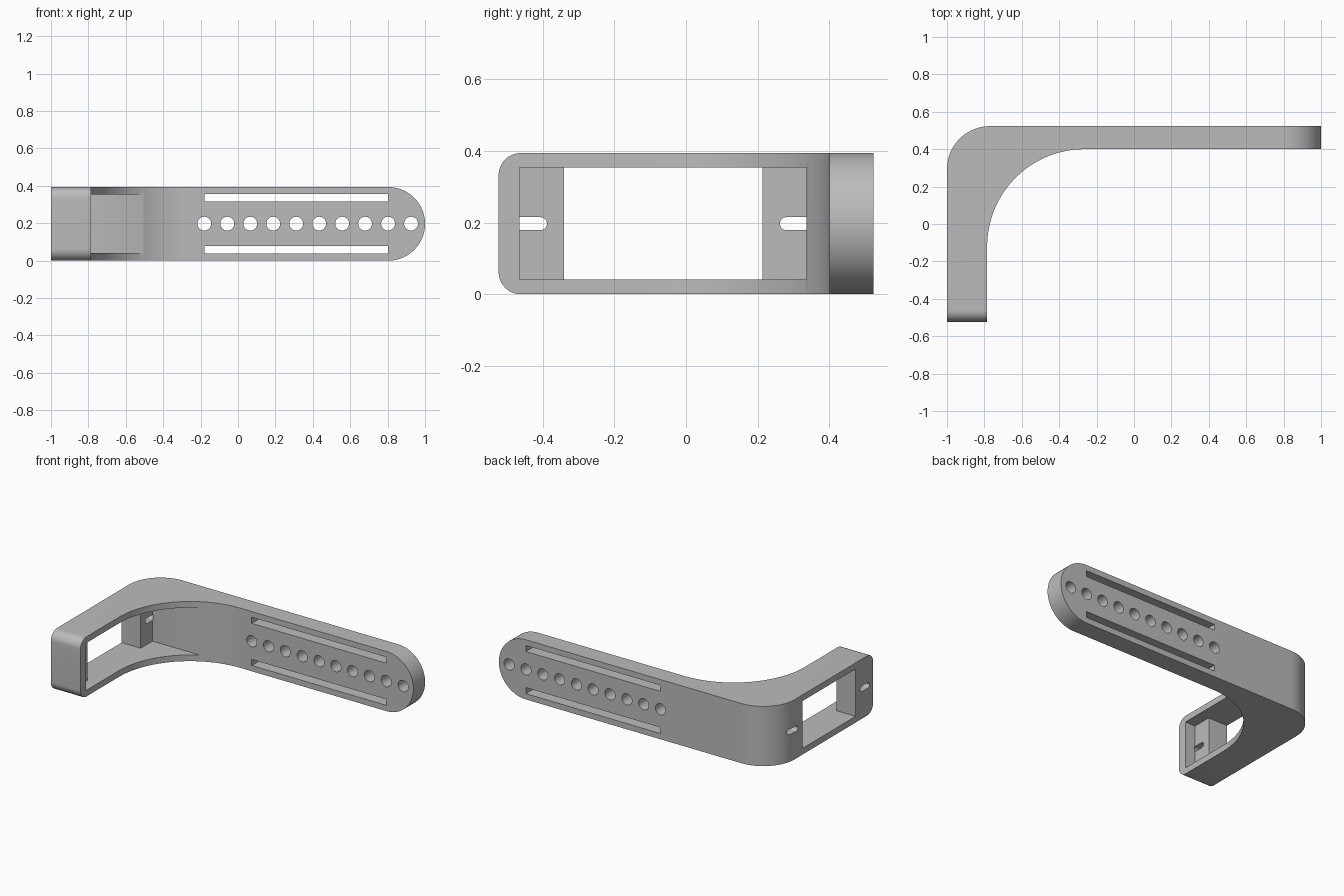
import bpy, bmesh, math
from mathutils import Vector

cube = bpy.data.objects.get("Cube")
if cube:
    bpy.data.objects.remove(cube, do_unlink=True)

HEIGHT = 0.394
MID = HEIGHT / 2
HALF_Y = 0.523       # half depth of the whole bracket
ARM_Y = 0.40         # front face of the arm
LEG_X = -0.785       # inner face of the leg
SEAT_X = -0.86       # depth of the pocket floor


def arc(cx, cy, r, start, end, steps=16):
    """Points along an arc, angles in degrees."""
    angles = [math.radians(start + (end - start) * i / steps) for i in range(steps + 1)]
    return [(cx + r * math.cos(a), cy + r * math.sin(a)) for a in angles]


def rect(u0, u1, v0, v1):
    return [(u0, v0), (u1, v0), (u1, v1), (u0, v1)]


def capsule(u0, u1, v, r):
    return arc(u1 - r, v, r, -90, 90) + arc(u0 + r, v, r, 90, 270)


def prisms(name, profiles, axis, lo, hi):
    """Extrude closed outlines along an axis into one object."""
    place = {"x": lambda u, v, w: (w, u, v),
             "y": lambda u, v, w: (u, w, v),
             "z": lambda u, v, w: (u, v, w)}[axis]
    shift = Vector(place(0, 0, hi - lo))
    bm = bmesh.new()
    for profile in profiles:
        face = bm.faces.new([bm.verts.new(place(u, v, lo)) for u, v in profile])
        made = bmesh.ops.extrude_face_region(bm, geom=[face], use_keep_orig=True)
        bmesh.ops.translate(bm, vec=shift,
                            verts=[g for g in made["geom"] if isinstance(g, bmesh.types.BMVert)])
    bmesh.ops.recalc_face_normals(bm, faces=bm.faces)
    mesh = bpy.data.meshes.new(name)
    bm.to_mesh(mesh)
    bm.free()
    obj = bpy.data.objects.new(name, mesh)
    bpy.context.collection.objects.link(obj)
    return obj


def combine(target, tool, operation):
    """Apply a boolean and remove the tool."""
    tool.hide_render = True
    mod = target.modifiers.new(tool.name, "BOOLEAN")
    mod.operation, mod.object, mod.solver = operation, tool, "EXACT"
    bpy.context.view_layer.objects.active = target
    bpy.ops.object.modifier_apply(modifier=mod.name)
    bpy.data.objects.remove(tool, do_unlink=True)


# Bent body: plan outline with a small outer and a large inner bend
outer_r, inner_r = 0.23, 0.52
outline = [(-1, -HALF_Y), (LEG_X, -HALF_Y)]
outline += arc(LEG_X + inner_r, ARM_Y - inner_r, inner_r, 180, 90, 40)
outline += [(1, ARM_Y), (1, HALF_Y)]
outline += arc(-1 + outer_r, HALF_Y - outer_r, outer_r, 90, 180, 24)
bracket = prisms("bracket", [outline], "z", 0, HEIGHT)

# Round the tip of the arm and the corners of the leg
tip = [(-1.1, HEIGHT), (-1.1, 0)] + arc(1 - MID, MID, MID, -90, 90, 40)
combine(bracket, prisms("arm_tip_shape", [tip], "y", -1, 1), "INTERSECT")
corner = 0.062
leg_end = [(1, 0), (1, HEIGHT)]
leg_end += arc(-HALF_Y + corner, HEIGHT - corner, corner, 90, 180, 12)
leg_end += arc(-HALF_Y + corner, corner, corner, 180, 270, 12)
combine(bracket, prisms("leg_end_shape", [leg_end], "x", -2, 2), "INTERSECT")

# Pocket, window through the leg, and the two mounting slots
pocket = rect(-0.465, 0.337, 0.041, HEIGHT - 0.041)
combine(bracket, prisms("pocket_cutter", [pocket], "x", SEAT_X, 0), "DIFFERENCE")
window = rect(-0.34, 0.214, 0.041, HEIGHT - 0.041)
combine(bracket, prisms("window_cutter", [window], "x", -1.1, SEAT_X + 0.02), "DIFFERENCE")
mounts = [capsule(-0.485, -0.388, MID, 0.018), capsule(0.262, 0.36, MID, 0.018)]
combine(bracket, prisms("mount_slot_cutter", mounts, "x", -1.1, SEAT_X + 0.005), "DIFFERENCE")

# Long slots and the row of holes in the arm
edge = MID - 0.038
openings = [rect(-0.18, 0.803, MID + s * edge - 0.02 - s * 0.02, MID + s * edge + 0.02 - s * 0.02)
            for s in (-1, 1)]
openings += [arc(-0.18 + i * 0.1228, MID + 0.001, 0.037, 0, 348.75, 31) for i in range(10)]
combine(bracket, prisms("arm_opening_cutter", openings, "y", 0.3, 0.7), "DIFFERENCE")

# Plain grey finish with smooth bends and crisp edges
grey = bpy.data.materials.new("grey")
grey.use_nodes = True
colour = (0.5, 0.5, 0.5, 1)
grey.diffuse_color = colour
grey.node_tree.nodes["Principled BSDF"].inputs["Base Color"].default_value = colour
bracket.data.materials.clear()
bracket.data.materials.append(grey)
for poly in bracket.data.polygons:
    poly.material_index = 0
bpy.ops.object.select_all(action="DESELECT")
bracket.select_set(True)
bpy.context.view_layer.objects.active = bracket
bpy.ops.object.shade_smooth_by_angle(angle=math.radians(30))
